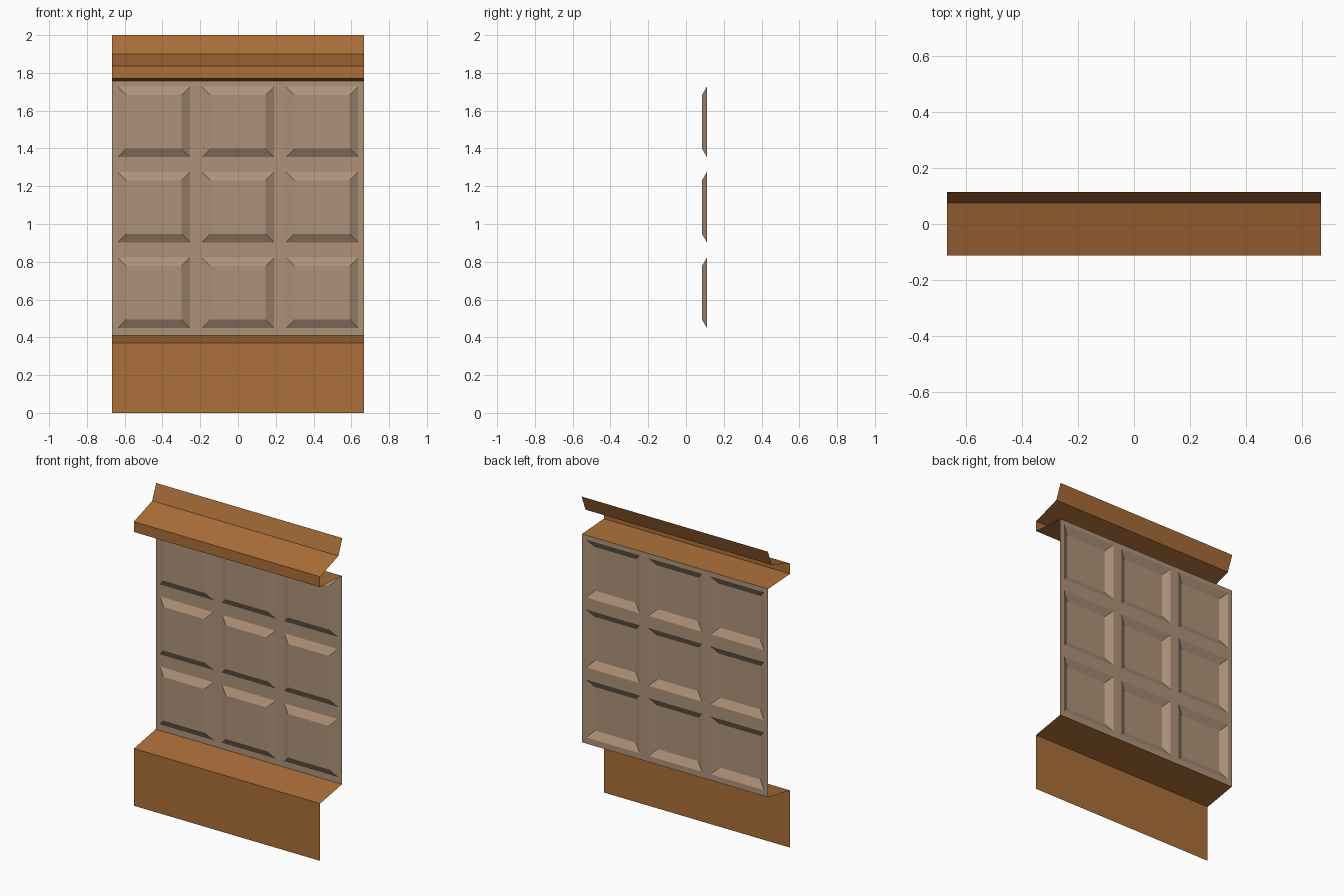
import bpy, bmesh

if "Cube" in bpy.data.objects:
    bpy.data.objects.remove(bpy.data.objects["Cube"])

HALF_W = 0.666   # half width of the wall section
BACK, RAISED = 0.111, 0.084


def material(name, rgb):
    lin = [((c / 255 + 0.055) / 1.055) ** 2.4 for c in rgb]
    m = bpy.data.materials.new(name)
    m.diffuse_color = (*lin, 1)
    m.use_nodes = True
    m.node_tree.nodes["Principled BSDF"].inputs["Base Color"].default_value = m.diffuse_color
    return m


def finish(name, bm, mat):
    mesh = bpy.data.meshes.new(name)
    bm.to_mesh(mesh)
    bm.free()
    mesh.materials.append(mat)
    ob = bpy.data.objects.new(name, mesh)
    bpy.context.collection.objects.link(ob)
    return ob


def strip(name, profile, mat):
    """Open sheet: a (y, z) profile, listed bottom to top, swept across x."""
    bm = bmesh.new()
    rows = [[bm.verts.new((x, y, z)) for x in (-HALF_W, HALF_W)] for y, z in profile]
    for lo, hi in zip(rows, rows[1:]):
        bm.faces.new((lo[0], lo[1], hi[1], hi[0]))
    return finish(name, bm, mat)


wood = material("orange brown wood", (171, 110, 57))
panel = material("pale brown panel", (175, 146, 121))

# Skirting board with sloped ledge, and the cornice
strip("skirting", [(-0.112, 0), (-0.112, 0.37), (BACK, 0.41)], wood)
strip("cornice", [(BACK, 1.757), (-0.112, 1.77), (-0.112, 1.837),
                  (0.075, 1.90), (0.115, 2.0)], wood)

# Panelled wall: sheet cut into a grid, every second cell raised to the front
xs, zs = [-HALF_W], [0.41]
for c in (-0.445, 0, 0.445):
    xs += [c - 0.191, c + 0.191]
for c in (0.636, 1.089, 1.541):
    zs += [c - 0.187, c + 0.187]
xs.append(HALF_W)
zs.append(1.757)

bm = bmesh.new()
grid = [[bm.verts.new((x, BACK, z)) for x in xs] for z in zs]
cells = []
for j in range(len(zs) - 1):
    for i in range(len(xs) - 1):
        f = bm.faces.new((grid[j][i], grid[j][i + 1], grid[j + 1][i + 1], grid[j + 1][i]))
        if i % 2 and j % 2:
            cells.append(f)
bm.normal_update()
bmesh.ops.inset_individual(bm, faces=cells, thickness=0.065, depth=0)
for f in cells:
    for v in f.verts:
        v.co.y = RAISED
bm.normal_update()
finish("wall_panels", bm, panel)
